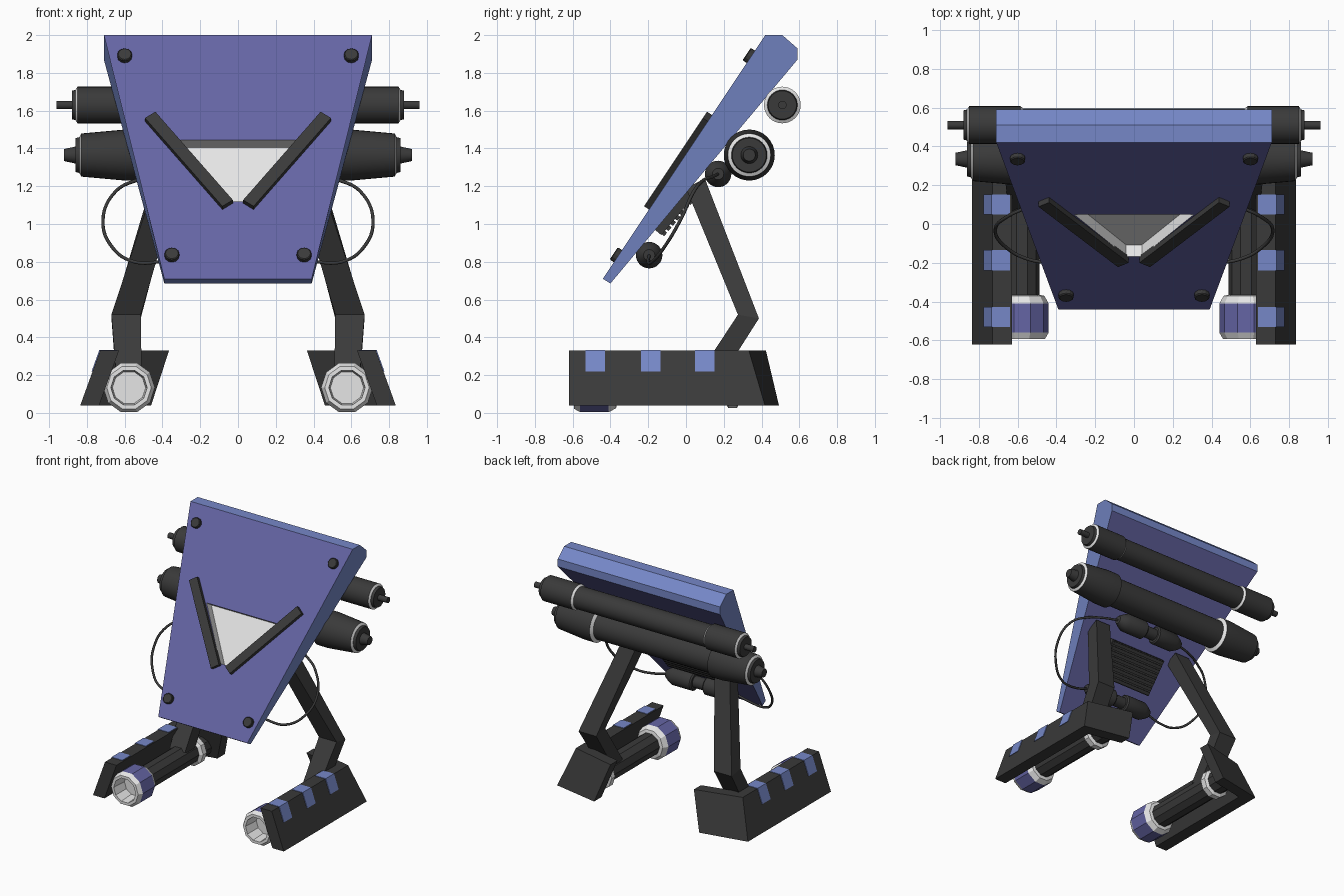
import bpy, bmesh, math
from mathutils import Matrix, Vector

if "Cube" in bpy.data.objects:
    bpy.data.objects.remove(bpy.data.objects["Cube"])


def material(name, rgb):
    m = bpy.data.materials.new(name)
    m.diffuse_color = (*rgb, 1)
    m.use_nodes = True
    m.node_tree.nodes["Principled BSDF"].inputs["Base Color"].default_value = m.diffuse_color
    return m


MATS = [material("charcoal", (0.042, 0.042, 0.042)),
        material("light grey", (0.79, 0.79, 0.79)),
        material("violet", (0.13, 0.13, 0.375)),
        material("pale blue", (0.18, 0.245, 0.575))]
DARK, LIGHT, VIOLET, BLUE = range(4)


def finish(name, bm, smooth=False):
    bmesh.ops.recalc_face_normals(bm, faces=bm.faces)
    me = bpy.data.meshes.new(name)
    bm.to_mesh(me)
    bm.free()
    for m in MATS:
        me.materials.append(m)
    if smooth:
        me.shade_smooth()
        me.set_sharp_from_angle(angle=math.radians(28))
    ob = bpy.data.objects.new(name, me)
    bpy.context.collection.objects.link(ob)
    return ob


def loft(name, rings, mats=None, caps=(DARK, DARK), smooth=False):
    """Skin equal-sized rings of points; mats gives one colour per band."""
    bm = bmesh.new()
    vs = [[bm.verts.new(p) for p in r] for r in rings]
    n = len(rings[0])
    for k in range(len(vs) - 1):
        for i in range(n):
            j = (i + 1) % n
            f = bm.faces.new((vs[k][i], vs[k][j], vs[k + 1][j], vs[k + 1][i]))
            f.material_index = mats[k] if mats else caps[0]
    for ring, c in zip((vs[0], vs[-1]), caps):
        bm.faces.new(ring).material_index = c
    return finish(name, bm, smooth)


def lathe(name, M, prof, mats, n=32, smooth=True):
    rings = [[M @ Vector((r * math.cos(2 * math.pi * i / n), r * math.sin(2 * math.pi * i / n), t))
              for i in range(n)] for t, r in prof]
    return loft(name, rings, mats, (mats[0], mats[-1]), smooth)


def along_x(x, y, z):
    return Matrix.Translation((x, y, z)) @ Matrix.Rotation(math.pi / 2, 4, 'Y')


def along_y(x, y, z):
    return Matrix.Translation((x, y, z)) @ Matrix.Rotation(-math.pi / 2, 4, 'X')


def symmetric(name, y, z, half, mats):
    """Lathe across x, profile given from the middle outward."""
    prof = [(-t, r) for t, r in reversed(half)] + half
    lathe(name, along_x(0, y, z), prof, mats[::-1] + [DARK] + mats)


# frame of the sloping front face
S = Vector((0, 0.555, 0.832))
N = Vector((0, -0.832, 0.555))


def on_front(x, z, h=0):
    return Vector((x, -0.44 + (z - 0.71) * 0.6667, z)) + N * h


# main tapered panel with a sunken triangular window
bm = bmesh.new()
profile = [(0.42, 2.0), (0.51, 2.0), (0.59, 1.93), (0.59, 1.87), (-0.40, 0.685), (-0.44, 0.71)]
side = [[bm.verts.new((s * (0.71 if z > 1 else 0.39), y, z)) for y, z in profile] for s in (-1, 1)]
L, R = side
for i in range(5):
    bm.faces.new((L[i], L[i + 1], R[i + 1], R[i])).material_index = VIOLET if i == 3 else BLUE
for q in side:
    bm.faces.new(q).material_index = BLUE
outer = [L[0], R[0], R[5], L[5]]
corners = [(-0.31, 1.445), (0.31, 1.445), (0.04, 1.12), (-0.04, 1.12)]
rim = [bm.verts.new(on_front(x, z)) for x, z in corners]
floor = [bm.verts.new(on_front(x, z, -0.07)) for x, z in corners]
for i in range(4):
    j = (i + 1) % 4
    bm.faces.new((outer[i], outer[j], rim[j], rim[i])).material_index = VIOLET
    bm.faces.new((rim[i], rim[j], floor[j], floor[i])).material_index = LIGHT
bm.faces.new(floor).material_index = LIGHT
finish("main_panel", bm)

# upper and lower barrels across the back
symmetric("upper_barrel", 0.51, 1.63,
          [(0.57, 0.085), (0.585, 0.097), (0.85, 0.097), (0.86, 0.08), (0.88, 0.075),
           (0.88, 0.022), (0.96, 0.022)],
          [LIGHT, DARK, LIGHT, DARK, DARK, DARK])
symmetric("lower_barrel", 0.335, 1.365,
          [(0.50, 0.11), (0.515, 0.135), (0.60, 0.135), (0.83, 0.114), (0.84, 0.095),
           (0.86, 0.09), (0.86, 0.045), (0.92, 0.032)],
          [LIGHT, DARK, DARK, LIGHT, DARK, DARK, DARK])

# small twin canisters above and below the vent
for name, y, z in (("upper_canister", 0.17, 1.265), ("lower_canister", -0.195, 0.835)):
    symmetric(name, y, z, [(0.05, 0.045), (0.05, 0.06), (0.06, 0.07), (0.23, 0.07),
                           (0.27, 0.05), (0.30, 0.03)], [DARK] * 5)

# ribbed vent on the back face
B = Vector((0, 0.643, 0.766))    # up the back face
O = Vector((0, 0.766, -0.643))   # out of the back face
base = Vector((0, -0.165, 0.97))


def slab(name, b0, b1, o0, o1, w):
    rings = [[base + Vector((x, 0, 0)) + B * b + O * o
              for b, o in ((b0, o0), (b1, o0), (b1, o1), (b0, o1))] for x in (-w, w)]
    loft(name, rings)


slab("vent_box", 0, 0.29, -0.02, 0.045, 0.25)
for k in range(8):
    slab("vent_rib", 0.005 + k * 0.036, 0.03 + k * 0.036, 0.04, 0.06, 0.24)

for s in (-1, 1):
    tag = "right" if s > 0 else "left"

    # bolts on the front face
    for x, z in ((0.60, 1.885), (0.35, 0.83)):
        p = on_front(s * x, z)
        M = Matrix.Translation(p) @ Matrix(((1, 0, 0), (0, S.y, N.y), (0, S.z, N.z))).to_4x4()
        lathe(tag + "_bolt", M, [(-0.01, 0.039), (0.022, 0.039), (0.027, 0.034)], [DARK] * 2, 12, False)

    # raised bar of the V
    a, b = on_front(s * 0.465, 1.56), on_front(s * 0.055, 1.093)
    w = (b - a).cross(N).normalized() * 0.034
    loft(tag + "_v_bar", [[p - w - N * 0.01, p + w - N * 0.01, p + w + N * 0.032, p - w + N * 0.032]
                          for p in (a, b)])

    # bent leg: front point, back point and x range of each section
    sections = [((0.0, 1.19), (0.10, 1.24), 0.32, 0.45),
                ((0.275, 0.52), (0.386, 0.50), 0.515, 0.67),
                ((0.065, 0.20), (0.176, 0.17), 0.51, 0.645)]
    loft(tag + "_leg", [[(s * x0, *f), (s * x1, *f), (s * x1, *k), (s * x0, *k)]
                        for f, k, x0, x1 in sections])

    # leaning L-shaped foot
    bottom = [(0.835, -0.62), (0.835, 0.418), (0.46, 0.492), (0.46, 0.40), (0.735, 0.345), (0.735, -0.62)]
    top = [(0.73, -0.62), (0.73, 0.333), (0.365, 0.423), (0.365, 0.335), (0.63, 0.27), (0.63, -0.62)]
    loft(tag + "_foot", [[(s * x, y, 0.04) for x, y in bottom], [(s * x, y, 0.33) for x, y in top]])

    # thin stripes folded over the foot's top edge
    fold = [(0.64, 0.325), (0.64, 0.334), (0.734, 0.334), (0.775, 0.22), (0.768, 0.22), (0.725, 0.325)]
    for y in (-0.48, -0.187, 0.10):
        loft(tag + "_foot_stripe", [[(s * x, y + d, z) for x, z in fold] for d in (-0.052, 0.052)],
             [BLUE], (BLUE, BLUE))

    # faceted tube with open muzzle and rings
    prof = [(0.38, 0.09), (0.28, 0.09), (0.27, 0.115), (0.225, 0.115), (0.21, 0.09),
            (-0.365, 0.09), (-0.37, 0.115), (-0.41, 0.137), (-0.56, 0.137), (-0.593, 0.118),
            (-0.593, 0.096), (-0.47, 0.088)]
    lathe(tag + "_foot_tube", along_y(s * 0.577, 0, 0.134), prof,
          [DARK, LIGHT, LIGHT, LIGHT, DARK, LIGHT, LIGHT, VIOLET, LIGHT, LIGHT, LIGHT], 10, False)

    # cable looping from canister to canister
    path = [(0.28, 0.17, 1.265), (0.42, 0.14, 1.25), (0.54, 0.09, 1.23), (0.65, 0.04, 1.17),
            (0.715, -0.03, 1.02), (0.66, -0.12, 0.87), (0.55, -0.18, 0.80),
            (0.42, -0.20, 0.80), (0.28, -0.195, 0.835)]
    cu = bpy.data.curves.new(tag + "_cable", 'CURVE')
    cu.dimensions = '3D'
    cu.bevel_depth = 0.009
    cu.bevel_resolution = 2
    cu.resolution_u = 6
    sp = cu.splines.new('BEZIER')
    sp.bezier_points.add(len(path) - 1)
    for bp, (x, y, z) in zip(sp.bezier_points, path):
        bp.co = (s * x, y, z)
        bp.handle_left_type = bp.handle_right_type = 'AUTO'
    cu.materials.append(MATS[DARK])
    bpy.context.collection.objects.link(bpy.data.objects.new(tag + "_cable", cu))
